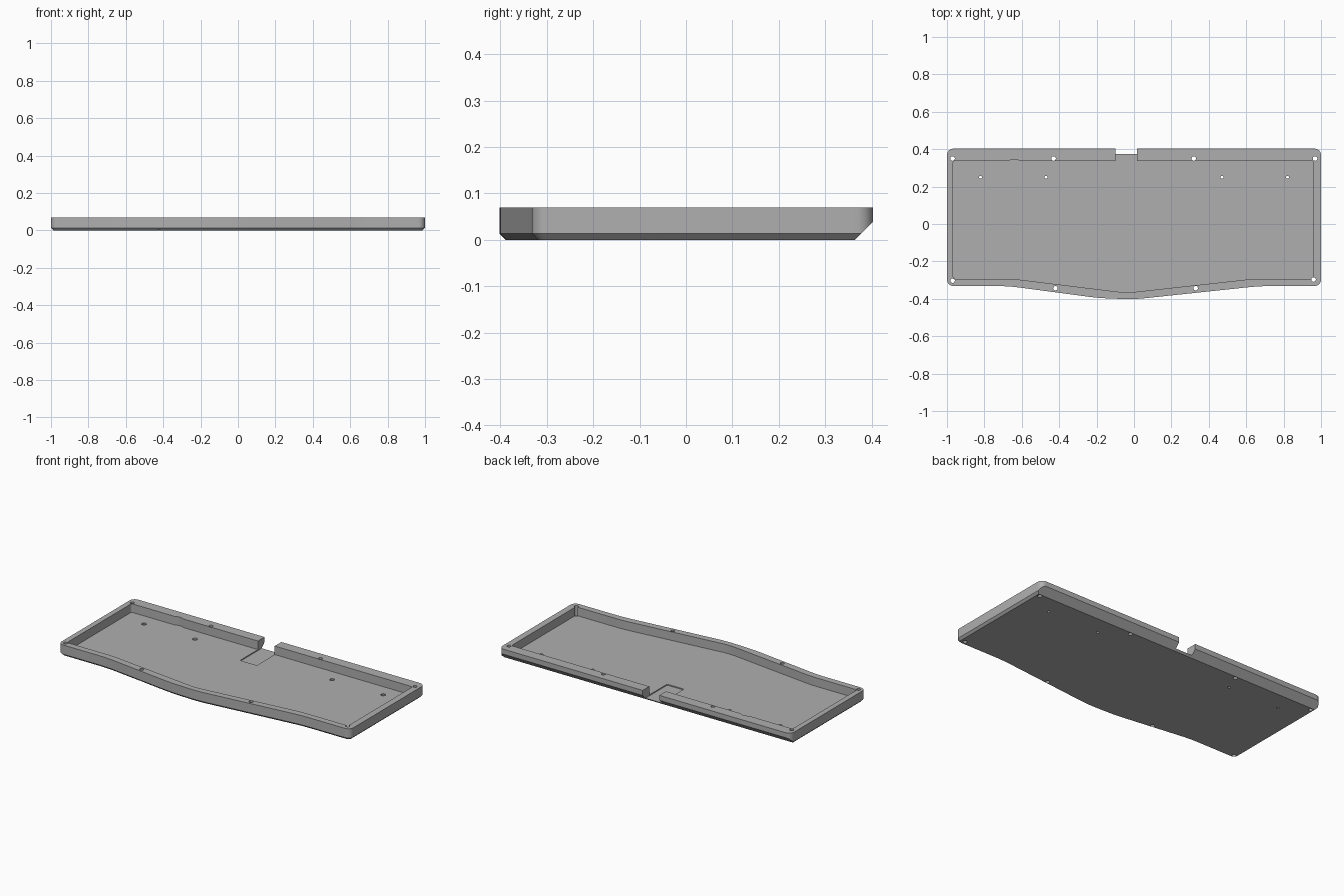
import bpy, bmesh, math
from mathutils import Vector

cube = bpy.data.objects.get("Cube")
if cube:
    bpy.data.objects.remove(cube, do_unlink=True)

HEIGHT, FLOOR, RECESS, CHAMFER = 0.07, 0.017, 0.011, 0.013
BACK = 0.403

grey = bpy.data.materials.new("plain grey")
grey.use_nodes = True
colour = (0.43, 0.43, 0.43, 1)
grey.diffuse_color = colour
grey.node_tree.nodes["Principled BSDF"].inputs["Base Color"].default_value = colour


def rounded(corners, steps=8):
    """Round each (x, y, cut) corner with an arc that starts 'cut' before it."""
    loop = []
    for i, (x, y, cut) in enumerate(corners):
        p = Vector((x, y))
        if cut == 0:
            loop.append(p)
            continue
        a = (Vector(corners[i - 1][:2]) - p).normalized()
        b = (Vector(corners[(i + 1) % len(corners)][:2]) - p).normalized()
        w = math.sin(a.angle(b) / 2)
        for k in range(steps + 1):
            t = k / steps
            wa, wp, wb = (1 - t) ** 2, 2 * t * (1 - t) * w, t * t
            loop.append(p + (a * wa + b * wb) * cut / (wa + wp + wb))
    return loop


def inset(loop, d):
    """Move a counter-clockwise loop inward by d."""
    result = []
    for i, p in enumerate(loop):
        e = (p - loop[i - 1]).normalized()
        f = (loop[(i + 1) % len(loop)] - p).normalized()
        n = Vector((-e.y - f.y, e.x + f.x)).normalized()
        result.append(p + n * d / max(0.3, n.dot(Vector((-e.y, e.x)))))
    return result


def loft(name, rings):
    """Skin a stack of (loop, z) rings and cap both ends."""
    bm = bmesh.new()
    layers = [[bm.verts.new((p.x, p.y, z)) for p in loop] for loop, z in rings]
    bm.faces.new(layers[0][::-1])
    bm.faces.new(layers[-1])
    n = len(layers[0])
    for lower, upper in zip(layers, layers[1:]):
        for i in range(n):
            j = (i + 1) % n
            bm.faces.new((lower[i], lower[j], upper[j], upper[i]))
    return finish(name, bm)


def finish(name, bm):
    bmesh.ops.recalc_face_normals(bm, faces=bm.faces)
    mesh = bpy.data.meshes.new(name)
    bm.to_mesh(mesh)
    bm.free()
    obj = bpy.data.objects.new(name, mesh)
    bpy.context.collection.objects.link(obj)
    mesh.materials.append(grey)
    return obj


def cut(body, cutter):
    """Subtract the cutter from the body and discard it."""
    mod = body.modifiers.new("cut", "BOOLEAN")
    mod.operation, mod.solver, mod.object = "DIFFERENCE", "EXACT", cutter
    bpy.context.view_layer.objects.active = body
    bpy.ops.object.modifier_apply(modifier=mod.name)
    bpy.data.objects.remove(cutter, do_unlink=True)


def drill(body, x, y, radius, bottom, top):
    ring = [Vector((x + radius * math.cos(a * math.tau / 20),
                    y + radius * math.sin(a * math.tau / 20))) for a in range(20)]
    cut(body, loft("drill", [(ring, bottom), (ring, top)]))


# Outer shell with a chamfered lower edge
outline = rounded([
    (1, BACK, 0.035), (-1, BACK, 0.035), (-1, -0.332, 0.035),
    (-0.67, -0.332, 0.06), (-0.19, -0.396, 0.06), (0, -0.403, 0.06),
    (0.67, -0.332, 0.06), (1, -0.332, 0.035)])
case = loft("keyboard_case", [(inset(outline, CHAMFER), 0),
                              (outline, CHAMFER), (outline, HEIGHT)])

# Wide slanted cut under the back edge
bm = bmesh.new()
bm.from_mesh(case.data)
geom = bm.verts[:] + bm.edges[:] + bm.faces[:]
sliced = bmesh.ops.bisect_plane(bm, geom=geom, dist=1e-6, plane_co=(0, BACK, 0.039),
                                plane_no=(0, 1, -1), clear_outer=True)
rim = [e for e in bm.edges if e.is_boundary]
bmesh.ops.holes_fill(bm, edges=rim, sides=0)
bmesh.ops.recalc_face_normals(bm, faces=bm.faces)
bm.to_mesh(case.data)
bm.free()

# Inner tray, with a shallow scoop in the back wall
cavity = rounded([
    (0.96, 0.338, 0.012), (-0.61, 0.338, 0), (-0.63, 0.346, 0),
    (-0.65, 0.346, 0), (-0.67, 0.338, 0), (-0.967, 0.338, 0.012),
    (-0.967, -0.293, 0.012), (-0.65, -0.293, 0.05), (-0.04, -0.368, 0.05),
    (0.64, -0.293, 0.05), (0.96, -0.293, 0.012)])
cut(case, loft("tray_cutter", [(cavity, FLOOR), (cavity, 0.2)]))

# Cable notch through the back wall, sunk into the floor
notch = rounded([(0.015, 0.6, 0), (-0.1, 0.6, 0),
                 (-0.1, 0.163, 0.008), (0.015, 0.163, 0.008)])
cut(case, loft("notch_cutter", [(notch, RECESS), (notch, 0.2)]))

# Screw holes along the rim
for x, y in [(-0.97, 0.35), (-0.43, 0.35), (0.32, 0.35), (0.968, 0.35),
             (-0.97, -0.303), (0.96, -0.297), (-0.42, -0.343), (0.33, -0.343)]:
    drill(case, x, y, 0.012, -0.1, 0.2)

# Counterbored holes in the floor
for x in (-0.82, -0.47, 0.47, 0.82):
    drill(case, x, 0.25, 0.014, 0.009, 0.1)
    drill(case, x, 0.25, 0.008, -0.1, 0.1)

# Smooth the rounded corners, keep real edges sharp
bpy.ops.object.select_all(action="DESELECT")
case.select_set(True)
bpy.context.view_layer.objects.active = case
bpy.ops.object.shade_smooth_by_angle(angle=math.radians(25))
